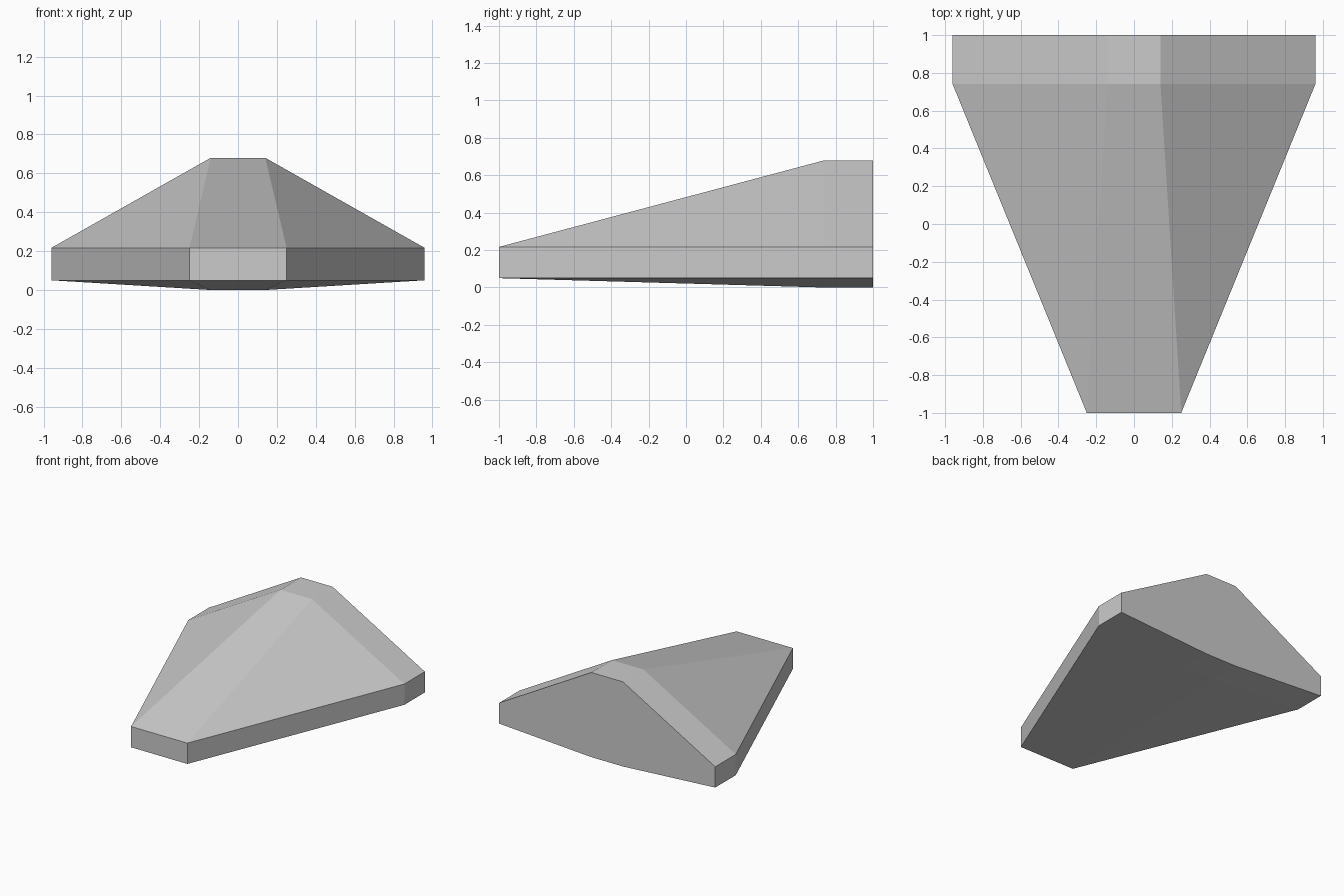
import bpy
import bmesh

cube = bpy.data.objects.get("Cube")
if cube:
    bpy.data.objects.remove(cube, do_unlink=True)

# Single light grey finish
grey = bpy.data.materials.new("light_grey")
grey.use_nodes = True
colour = (0.6, 0.6, 0.6, 1.0)
grey.diffuse_color = colour
grey.node_tree.nodes["Principled BSDF"].inputs["Base Color"].default_value = colour

# Height of the vertical side band
BAND_LOW, BAND_HIGH = 0.05, 0.217


def section(bm, y, half_width, ridge_half, low, high):
    """Eight-point cross-section: ridge above, side band, keel below."""
    right = [(ridge_half, low), (half_width, BAND_LOW),
             (half_width, BAND_HIGH), (ridge_half, high)]
    left = [(-x, z) for x, z in reversed(right)]
    return [bm.verts.new((x, y, z)) for x, z in right + left]


# Hull lofted from the narrow nose to the wide tail
bm = bmesh.new()
nose = section(bm, -1.0, 0.25, 0.25, BAND_LOW, BAND_HIGH)
shoulder = section(bm, 0.74, 0.96, 0.14, 0.0, 0.68)
tail = section(bm, 1.0, 0.96, 0.14, 0.0, 0.68)

for a, b in ((nose, shoulder), (shoulder, tail)):
    for i in range(8):
        j = (i + 1) % 8
        bm.faces.new((a[i], a[j], b[j], b[i]))
bm.faces.new(nose)
bm.faces.new(tail)

# The nose ridge meets the band, so its paired corners merge
bmesh.ops.remove_doubles(bm, verts=bm.verts[:], dist=0.001)
bmesh.ops.recalc_face_normals(bm, faces=bm.faces[:])

mesh = bpy.data.meshes.new("wedge_hull")
bm.to_mesh(mesh)
bm.free()
mesh.materials.append(grey)
hull = bpy.data.objects.new("wedge_hull", mesh)
bpy.context.collection.objects.link(hull)
